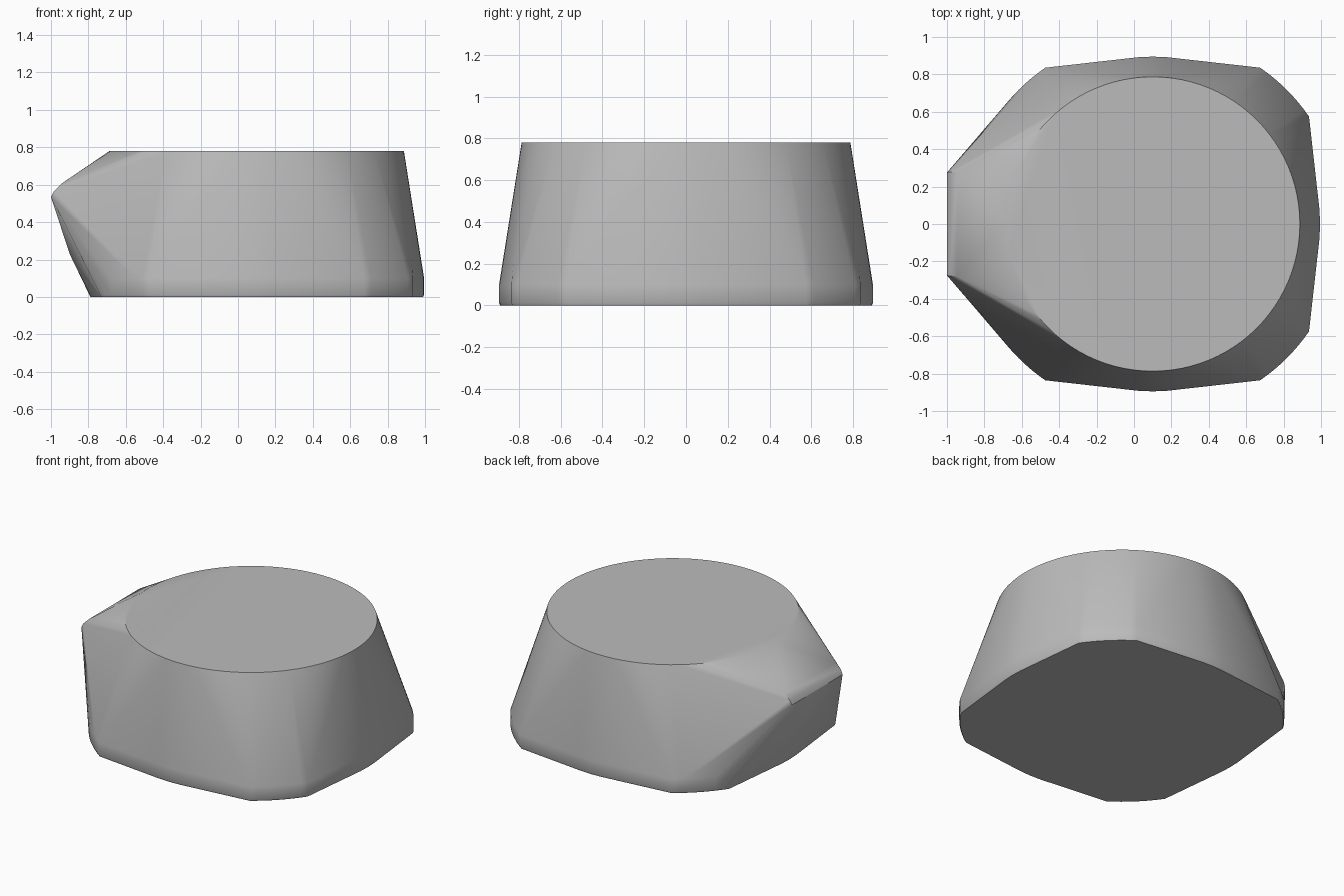
import bpy
import bmesh
from math import radians, sin, cos

cube = bpy.data.objects.get("Cube")
if cube:
    bpy.data.objects.remove(cube, do_unlink=True)

grey = bpy.data.materials.new("plain grey")
grey.use_nodes = True
colour = (0.5, 0.5, 0.5, 1)
grey.diffuse_color = colour
grey.node_tree.nodes["Principled BSDF"].inputs["Base Color"].default_value = colour

CENTRE_X = 0.1
points = []


def add_polar(radius, degrees, z):
    a = radians(degrees)
    points.append((CENTRE_X + radius * cos(a), radius * sin(a), z))


# Round top rim
for i in range(96):
    add_polar(0.787, i * 360 / 96, 0.78)

# Four-cornered base: shallow pointed sides joined by round corners
for quarter in range(0, 360, 90):
    for z, inset in ((0, 0.006), (0.012, 0), (0.1, 0)):
        for offset in (-5, 0, 5):
            add_polar(0.895 - inset, quarter + offset, z)
        for i in range(9):
            add_polar(1.014 - inset, quarter + 34.5 + i * 21 / 8, z)

# Pouring lip
for side in (-1, 1):
    points += [(-1, side * 0.275, 0.535), (-0.985, side * 0.278, 0.565),
               (-0.945, side * 0.28, 0.605)]
points.append((-0.9, 0, 0.23))

# One taut skin over the rim, base and lip
bm = bmesh.new()
for p in points:
    bm.verts.new(p)
hull = bmesh.ops.convex_hull(bm, input=bm.verts)
loose = {g for g in hull["geom_interior"] + hull["geom_unused"]
         if isinstance(g, bmesh.types.BMVert)}
bmesh.ops.delete(bm, geom=list(loose), context='VERTS')
bmesh.ops.dissolve_limit(bm, angle_limit=radians(0.3), verts=bm.verts, edges=bm.edges)
bmesh.ops.recalc_face_normals(bm, faces=bm.faces)
mesh = bpy.data.meshes.new("lipped_body")
bm.to_mesh(mesh)
bm.free()
mesh.materials.append(grey)

body = bpy.data.objects.new("lipped_body", mesh)
bpy.context.collection.objects.link(body)
bpy.ops.object.select_all(action='DESELECT')
body.select_set(True)
bpy.context.view_layer.objects.active = body
bpy.ops.object.shade_smooth_by_angle(angle=radians(40))
